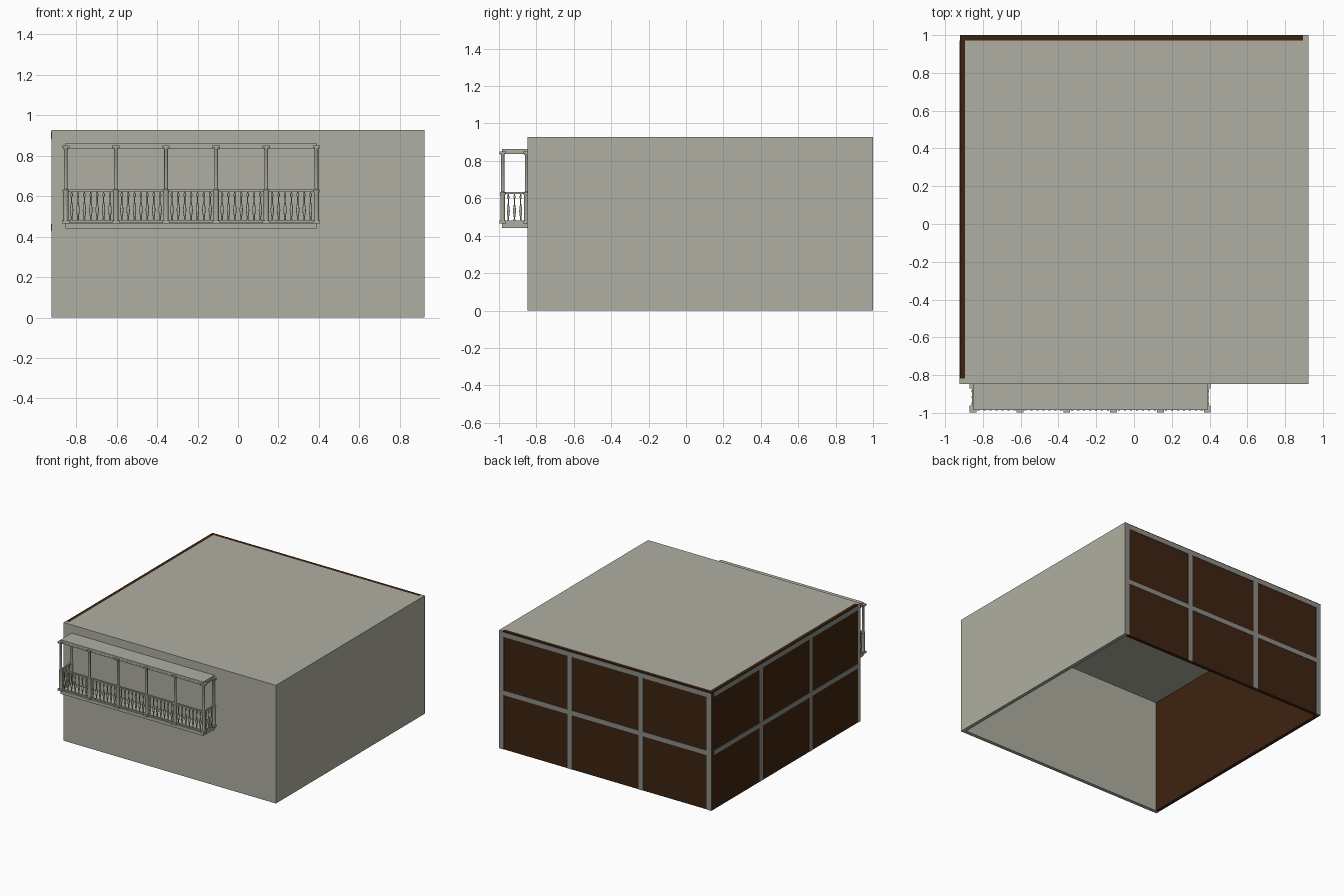
import bpy, bmesh, math
from mathutils import Matrix, Vector

if "Cube" in bpy.data.objects:
    bpy.data.objects.remove(bpy.data.objects["Cube"])


def material(name, rgb):
    m = bpy.data.materials.new(name)
    m.diffuse_color = (*rgb, 1)
    m.use_nodes = True
    m.node_tree.nodes["Principled BSDF"].inputs["Base Color"].default_value = m.diffuse_color
    return m


STONE = material("beige_plaster", (0.43, 0.43, 0.36))
WOOD = material("dark_brown", (0.046, 0.017, 0.005))
GREY = material("grey_beam", (0.26, 0.265, 0.245))


def finish(name, bm, mat, smooth=False):
    bmesh.ops.recalc_face_normals(bm, faces=bm.faces)
    me = bpy.data.meshes.new(name)
    bm.to_mesh(me)
    bm.free()
    ob = bpy.data.objects.new(name, me)
    bpy.context.collection.objects.link(ob)
    me.materials.append(mat)
    if smooth:
        bpy.ops.object.select_all(action='DESELECT')
        ob.select_set(True)
        bpy.context.view_layer.objects.active = ob
        bpy.ops.object.shade_smooth_by_angle(angle=math.radians(40))
    return ob


def add_box(bm, x0, x1, y0, y1, z0, z1):
    c = Vector((x0 + x1, y0 + y1, z0 + z1)) / 2
    m = Matrix.Translation(c) @ Matrix.Diagonal((x1 - x0, y1 - y0, z1 - z0, 1))
    bmesh.ops.create_cube(bm, size=1, matrix=m)


def boxes(name, mat, *dims):
    bm = bmesh.new()
    for d in dims:
        add_box(bm, *d)
    return finish(name, bm, mat)


def add_lathe(bm, x, y, profile, n):
    # closed turned shape from (radius, z) pairs
    rings = [[bm.verts.new((x + r * math.cos(2 * math.pi * i / n),
                            y + r * math.sin(2 * math.pi * i / n), z))
              for i in range(n)] for r, z in profile]
    for a, b in zip(rings, rings[1:]):
        for i in range(n):
            j = (i + 1) % n
            bm.faces.new((a[i], a[j], b[j], b[i]))
    bm.faces.new(rings[0][::-1])
    bm.faces.new(rings[-1])


# room shell, open underneath
W, F, B, H, T = 0.923, -0.847, 1.0, 0.928, 0.028
E = 0.002
boxes("front_wall", STONE, (-W, W, F, F + T, 0, H))
boxes("right_wall", STONE, (W - T, W, F + T, B, 0, H))
boxes("roof", STONE, (-W + T, W - T, F + T, B - T, H - T, H))
boxes("left_wall", WOOD, (-W + E, -W + T, F + T, B - E, 0, H))
boxes("back_wall", WOOD, (-W + T, W - T, B - T, B - E, 0, H))

# timber grid on the back wall
b = 0.02
cols = [-W + b + E, -W / 3, W / 3, W - b]
dims = [(x - b, x + b, B - 0.01, B + E / 2, 0, H - 0.008) for x in cols]
for z in (0.445, H - 0.026):
    for x0, x1 in zip(cols, cols[1:]):
        dims.append((x0 + b, x1 - b, B - 0.01, B + E / 2, z - 0.018, z + 0.018))
boxes("back_wall_beams", GREY, *dims)

# timber grid on the left wall
L = B - F
ys = [F + T, F + L / 3, F + 2 * L / 3, B - 0.028]
dims = [(-W, -W + 0.01, y - b, y + b, 0, H - 0.008) for y in ys[1:3]]
for z in (0.445, H - 0.026):
    dims.append((-W - E / 2, -W + 0.01, ys[0], ys[-1], z - 0.018, z + 0.018))
boxes("left_wall_beams", GREY, *dims)

# balcony slabs
X0, X1, YF = -0.852, 0.388, -0.98
boxes("balcony_floor", STONE, (X0, X1, YF - 0.005, F, 0.44, 0.466))
boxes("balcony_roof", STONE, (X0, X1, YF - 0.005, F, 0.848, 0.864))

# balcony rails: bottom rail, hand rail and head beam on three sides
dims = []
for z0, z1, h in ((0.471, 0.481, 0.005), (0.624, 0.634, 0.006), (0.836, 0.848, 0.006)):
    dims.append((X0, X1, YF - h, YF + h, z0, z1))
    for x in (X0, X1):
        dims.append((x - h, x + h, YF + h, F, z0, z1))
boxes("balcony_rails", STONE, *dims)

# balcony posts: thick lower part, slim upper part, square base and capital
post = [(0.013, 0.466), (0.013, 0.615), (0.015, 0.62), (0.015, 0.63),
        (0.009, 0.636), (0.009, 0.83), (0.013, 0.836), (0.013, 0.85)]
step = (X1 - X0) / 5
places = [(X0 + step * k, YF) for k in range(6)] + [(X0, F - 0.006), (X1, F - 0.006)]
bm = bmesh.new()
for x, y in places:
    add_lathe(bm, x, y, post, 16)
    q = 0.018
    back = min(y + q, F)
    for z0, z1 in ((0.466, 0.48), (0.838, 0.85)):
        add_box(bm, x - q, x + q, y - q, back, z0, z1)
finish("balcony_posts", bm, STONE, True)

# turned balusters: seven per bay in front, three per side
spindle = [(0.005, 0.48), (0.0035, 0.495), (0.006, 0.51), (0.0085, 0.53),
           (0.007, 0.548), (0.003, 0.57), (0.003, 0.595), (0.006, 0.603),
           (0.006, 0.61), (0.003, 0.617), (0.004, 0.625)]
bm = bmesh.new()
for k in range(5):
    for i in range(-3, 4):
        add_lathe(bm, X0 + step * (k + 0.5) + 0.0316 * i, YF, spindle, 10)
for x in (X0, X1):
    for i in range(-1, 2):
        add_lathe(bm, x, -0.917 + 0.033 * i, spindle, 10)
finish("balcony_balusters", bm, STONE, True)
